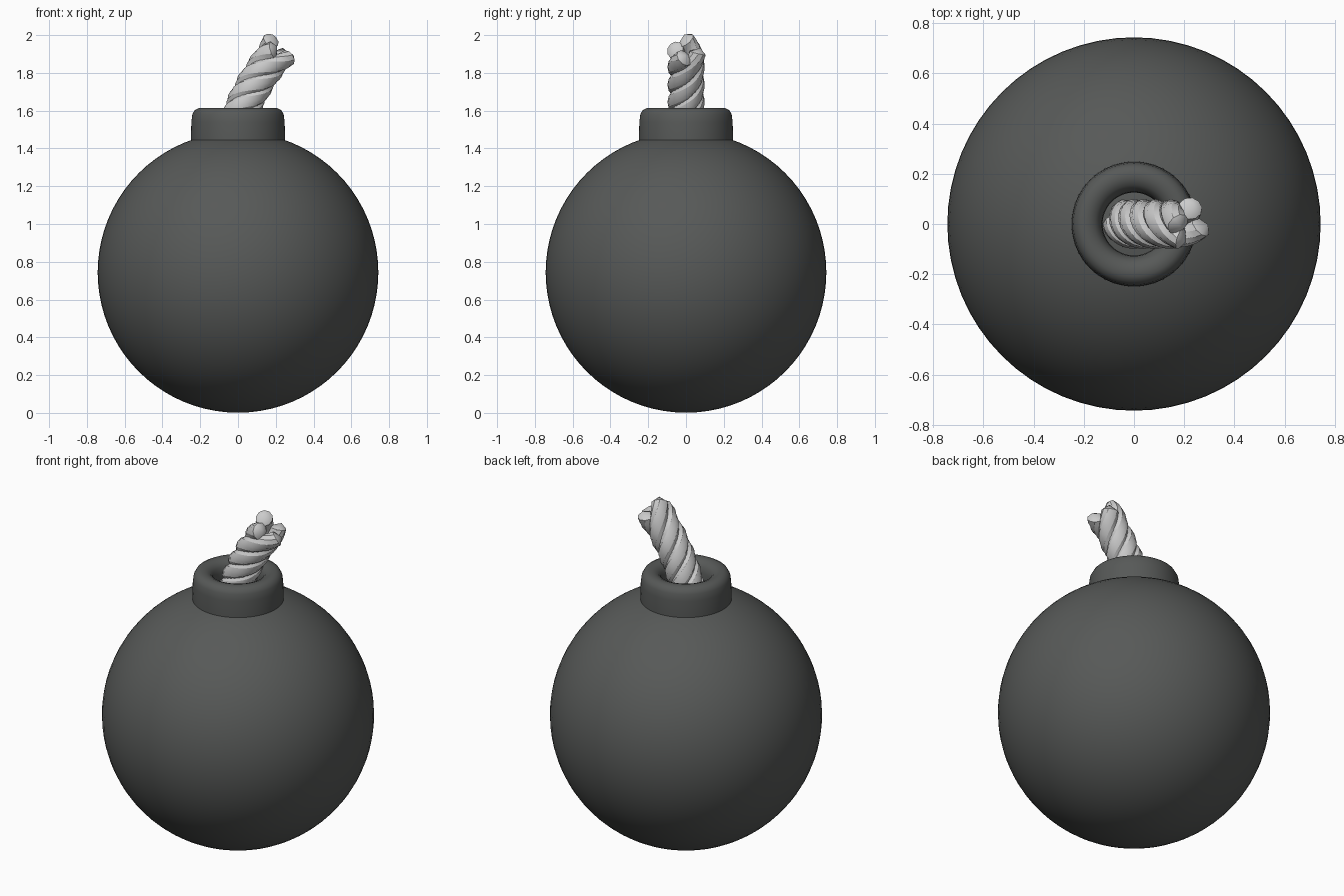
import bpy, bmesh, math
from mathutils import Vector

if "Cube" in bpy.data.objects:
    bpy.data.objects.remove(bpy.data.objects["Cube"])

dark = bpy.data.materials.new("dark_iron")
dark.diffuse_color = (0.095, 0.1, 0.097, 1)
dark.use_nodes = True
dark.node_tree.nodes["Principled BSDF"].inputs["Base Color"].default_value = dark.diffuse_color


def make_object(name, bm, mat=None, angle=60):
    bmesh.ops.recalc_face_normals(bm, faces=bm.faces)
    mesh = bpy.data.meshes.new(name)
    bm.to_mesh(mesh)
    bm.free()
    ob = bpy.data.objects.new(name, mesh)
    bpy.context.collection.objects.link(ob)
    if mat:
        mesh.materials.append(mat)
    bpy.ops.object.select_all(action='DESELECT')
    ob.select_set(True)
    bpy.context.view_layer.objects.active = ob
    bpy.ops.object.shade_smooth_by_angle(angle=math.radians(angle))
    return ob


# Round body
bm = bmesh.new()
bmesh.ops.create_uvsphere(bm, u_segments=64, v_segments=40, radius=0.743)
bmesh.ops.translate(bm, verts=bm.verts, vec=(0, 0, 0.744))
make_object("body", bm, dark)

# Collar: rounded, open ring lathed around z
profile = [(0.249, 1.42), (0.249, 1.46), (0.247, 1.54), (0.242, 1.58), (0.23, 1.602),
           (0.208, 1.614), (0.18, 1.614), (0.155, 1.604), (0.138, 1.585),
           (0.128, 1.555), (0.125, 1.51), (0.125, 1.42)]
bm = bmesh.new()
SEG = 64
rings = [[bm.verts.new((r * math.cos(2 * math.pi * i / SEG), r * math.sin(2 * math.pi * i / SEG), z))
          for r, z in profile] for i in range(SEG)]
for i in range(SEG):
    a, b = rings[i], rings[(i + 1) % SEG]
    for j in range(len(profile)):
        k = (j + 1) % len(profile)
        bm.faces.new((a[j], b[j], b[k], a[k]))
make_object("collar", bm, dark)

# Fuse: four strands twisted around a bending centre line
P = [Vector(p) for p in ((-0.03, 0, 1.46), (0.02, 0, 1.62), (0.08, 0, 1.76), (0.225, 0, 1.93))]


def centre_line(t):
    u = 1 - t
    pos = P[0] * u**3 + P[1] * 3 * u * u * t + P[2] * 3 * u * t * t + P[3] * t**3
    tan = (P[1] - P[0]) * u * u + (P[2] - P[1]) * 2 * u * t + (P[3] - P[2]) * t * t
    return pos, tan.normalized()


def strand_point(t, phase):
    pos, tan = centre_line(t)
    side = Vector((0, -1, 0))
    up = side.cross(tan)
    ang = phase - 2 * math.pi * 1.25 * (1 - t)
    rad = 0.054 + 0.012 * max(0, t - 0.85) / 0.15     # ends fray outward
    return pos + (up * math.cos(ang) + side * math.sin(ang)) * rad


STEPS, SIDES = 30, 10
lengths = (1.0, 0.95, 0.98, 0.97)
for s, length in enumerate(lengths):
    phase = s * math.pi / 2
    bm = bmesh.new()
    prev = None
    for i in range(STEPS + 1):
        t = length * i / STEPS
        c = strand_point(t, phase)
        d = (strand_point(t + 0.01, phase) - strand_point(t - 0.01, phase)).normalized()
        outward = c - centre_line(t)[0]
        outward = (outward - d * outward.dot(d)).normalized()
        across = d.cross(outward)
        # wide oval section so neighbouring strands press together
        ring = [bm.verts.new(c + outward * 0.045 * math.cos(2 * math.pi * k / SIDES)
                             + across * 0.048 * math.sin(2 * math.pi * k / SIDES))
                for k in range(SIDES)]
        if prev:
            for k in range(SIDES):
                m = (k + 1) % SIDES
                bm.faces.new((prev[k], prev[m], ring[m], ring[k]))
        else:
            bm.faces.new(ring)
        prev = ring
    # blunt faceted tip
    axis_dir = (d + centre_line(1)[1]).normalized()
    tip = bm.verts.new(c + axis_dir * 0.032 + outward * 0.01)
    for k in range(SIDES):
        bm.faces.new((prev[k], prev[(k + 1) % SIDES], tip))
    make_object(f"fuse_strand_{s + 1}", bm, angle=35)
